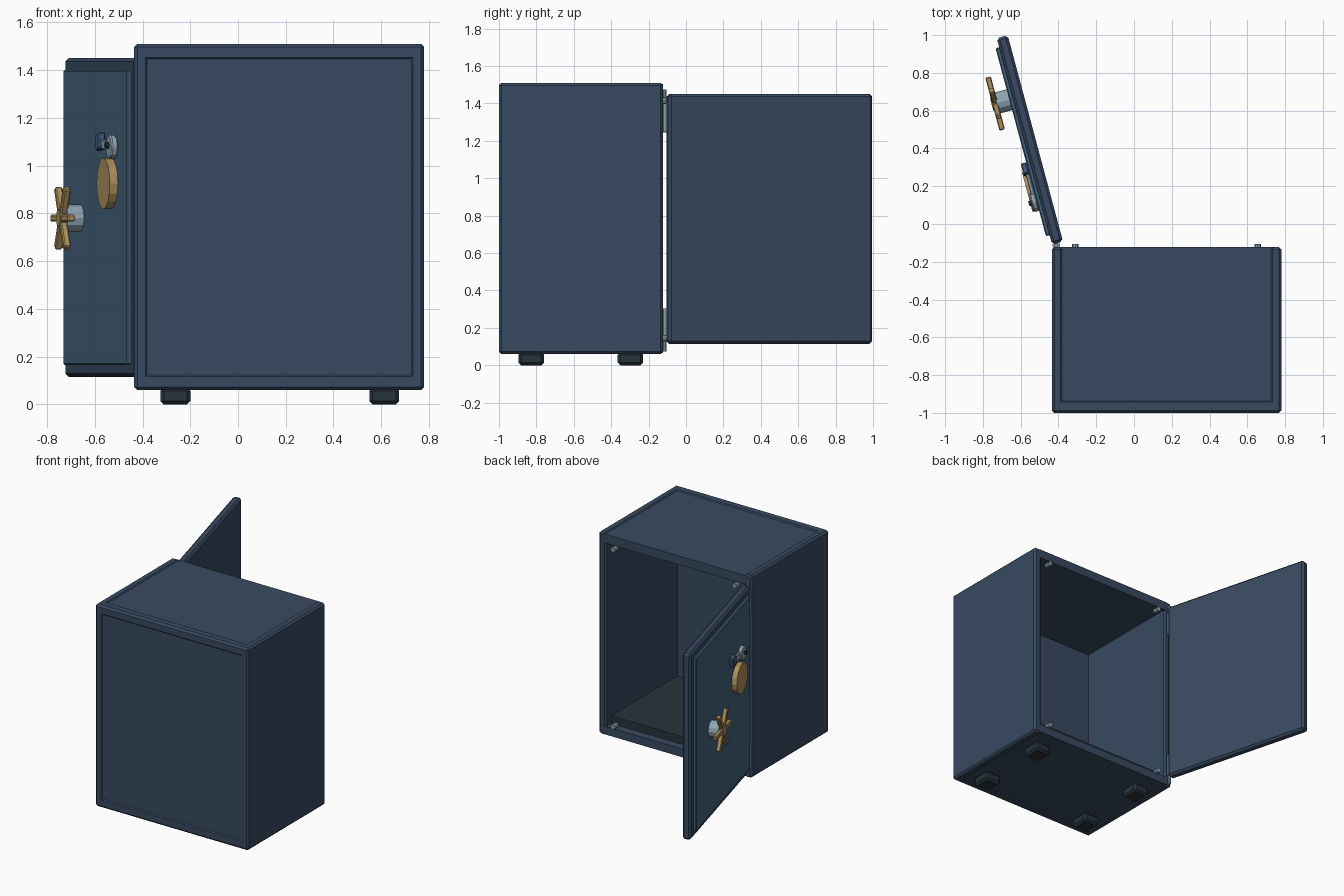
import bpy, math
from mathutils import Matrix, Vector

if "Cube" in bpy.data.objects:
    bpy.data.objects.remove(bpy.data.objects["Cube"])


def mat(name, rgb):
    m = bpy.data.materials.new(name)
    m.diffuse_color = (*rgb, 1)
    m.use_nodes = True
    m.node_tree.nodes["Principled BSDF"].inputs["Base Color"].default_value = m.diffuse_color
    return m


STEEL = mat("steel_blue", (0.04, 0.068, 0.12))
PANEL = mat("panel_blue", (0.055, 0.125, 0.20))
DARK = mat("dark_rubber", (0.02, 0.034, 0.045))
BRASS = mat("brass", (0.42, 0.28, 0.11))
GREY = mat("grey_metal", (0.28, 0.38, 0.45))
BLUE = mat("tab_blue", (0.05, 0.11, 0.22))

# Door space: local x runs from hinge to free edge, local y is the inner side
WORLD = Matrix.Identity(4)
DOOR = Matrix.Translation((-0.405, -0.10, 0)) @ Matrix.Rotation(math.radians(105), 4, 'Z')


def finish(ob, name, m, matrix, bevel):
    ob.name = name
    ob.data.materials.append(m)
    ob.matrix_world = matrix
    if bevel:
        b = ob.modifiers.new("bevel", 'BEVEL')
        b.width = bevel
        b.segments = 1
    return ob


def box(name, lo, hi, m, space=WORLD, bevel=0.0, spin=0.0):
    lo, hi = Vector(lo), Vector(hi)
    bpy.ops.mesh.primitive_cube_add(size=1)
    ob = bpy.context.object
    size = hi - lo
    for v in ob.data.vertices:
        v.co = Vector((v.co.x * size.x, v.co.y * size.y, v.co.z * size.z))
    mx = space @ Matrix.Translation((lo + hi) / 2) @ Matrix.Rotation(spin, 4, 'Y')
    return finish(ob, name, m, mx, bevel)


def disc(name, x, z, y0, y1, r, sides, m, space=WORLD, bevel=0.0):
    bpy.ops.mesh.primitive_cylinder_add(vertices=sides, radius=r, depth=abs(y1 - y0))
    mx = space @ Matrix.Translation((x, (y0 + y1) / 2, z)) @ Matrix.Rotation(math.pi / 2, 4, 'X')
    return finish(bpy.context.object, name, m, mx, bevel)


# Cabinet: side walls, recessed plates between them, rails along the closed face
L, R, F, B = -0.435, 0.78, -1.0, -0.122
for name, x in (("left_wall", L), ("right_wall", R - 0.06)):
    box(name, (x, F, 0.06), (x + 0.06, B, 1.51), STEEL, bevel=0.013)
li, ri = L + 0.06, R - 0.06
box("top_plate", (li - 0.02, F + 0.03, 1.44), (ri + 0.02, B, 1.503), STEEL)
box("bottom_plate", (li - 0.02, F + 0.03, 0.067), (ri + 0.02, B, 0.125), STEEL)
box("closed_face", (li - 0.02, F + 0.007, 0.10), (ri + 0.02, F + 0.07, 1.46), STEEL)
for name, z in (("top_rail", 1.44), ("bottom_rail", 0.06)):
    box(name, (L + 0.02, F, z), (R - 0.02, F + 0.07, z + 0.07), STEEL, bevel=0.013)
box("inner_floor", (li, F + 0.06, 0.12), (ri, B - 0.06, 0.18), DARK)

# Feet
for i, x in enumerate((-0.325, 0.55)):
    for j, y in enumerate((-0.895, -0.365)):
        box(f"foot_{i}{j}", (x, y, 0), (x + 0.125, y + 0.135, 0.07), DARK, bevel=0.014)

# Corner studs in the opening
for i, x in enumerate((-0.31, 0.655)):
    for j, z in enumerate((0.145, 1.415)):
        disc(f"corner_stud_{i}{j}", x, z, -0.15, -0.105, 0.017, 8, GREY)

# Hinges
for i, z in enumerate((0.22, 1.33)):
    bpy.ops.mesh.primitive_cylinder_add(vertices=10, radius=0.02, depth=0.165)
    finish(bpy.context.object, f"hinge_barrel_{i}", GREY, Matrix.Translation((-0.412, -0.113, z)), 0)
    bpy.ops.mesh.primitive_cylinder_add(vertices=8, radius=0.01, depth=0.23)
    finish(bpy.context.object, f"hinge_pin_{i}", GREY,
           Matrix.Translation((-0.412, -0.113, z + (-0.03 if i == 0 else 0.03))), 0)

# Door leaf and its inner lining
box("door", (0, -0.03, 0.115), (1.13, 0.03, 1.45), STEEL, DOOR, 0.014)
box("door_lining", (0.05, 0.025, 0.165), (1.08, 0.05, 1.40), PANEL, DOOR, 0.006)

# Spoked wheel
disc("wheel_shaft", 0.798, 0.78, 0.045, 0.12, 0.057, 12, GREY, DOOR)
disc("wheel_hub", 0.798, 0.78, 0.11, 0.147, 0.035, 10, BRASS, DOOR)
for k in range(3):
    box(f"wheel_spoke_{k}", (0.653, 0.113, 0.765), (0.943, 0.143, 0.795), BRASS, DOOR,
        0.005, k * math.pi / 3)

# Round cover and latch above it
disc("lock_cover", 0.30, 0.925, 0.048, 0.085, 0.107, 16, BRASS, DOOR)
disc("latch_plate", 0.24, 1.078, 0.048, 0.078, 0.053, 8, GREY, DOOR, 0.006)
disc("latch_pivot", 0.24, 1.085, 0.07, 0.093, 0.014, 8, DARK, DOOR)
box("latch_arm", (0.24, 0.05, 1.065), (0.42, 0.07, 1.105), GREY, DOOR, 0.004, -0.08)
box("latch_tab", (0.39, 0.05, 1.065), (0.45, 0.08, 1.135), BLUE, DOOR, 0.006, 0.2)
